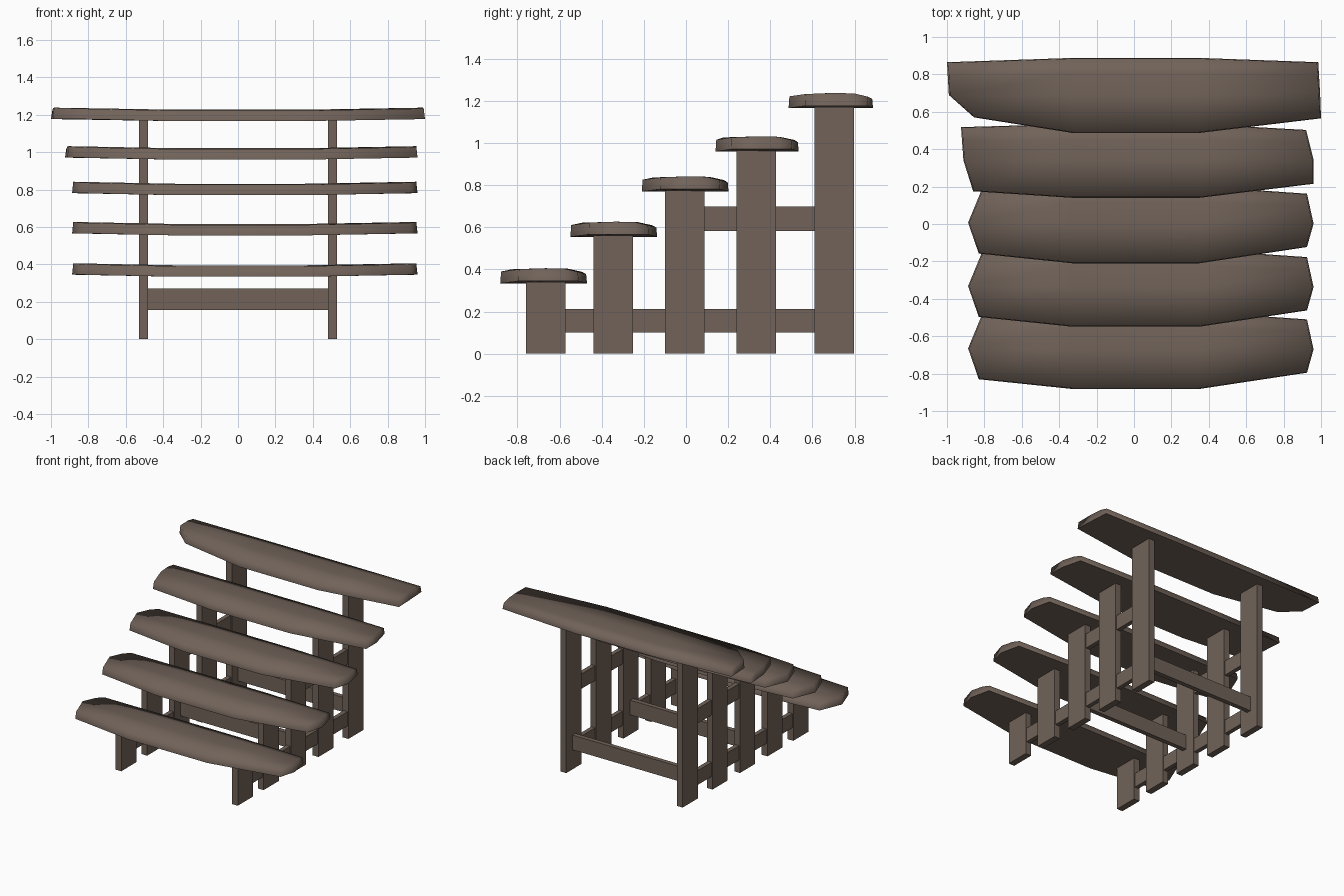
import bpy, bmesh

if "Cube" in bpy.data.objects:
    bpy.data.objects.remove(bpy.data.objects["Cube"])

wood = bpy.data.materials.new("weathered brown wood")
wood.diffuse_color = (0.165, 0.124, 0.100, 1)
wood.use_nodes = True
wood.node_tree.nodes["Principled BSDF"].inputs["Base Color"].default_value = wood.diffuse_color


def add_object(name, bm):
    bmesh.ops.recalc_face_normals(bm, faces=bm.faces)
    me = bpy.data.meshes.new(name)
    bm.to_mesh(me)
    bm.free()
    me.materials.append(wood)
    ob = bpy.data.objects.new(name, me)
    bpy.context.collection.objects.link(ob)
    return ob


def box(name, x0, x1, y0, y1, z0, z1):
    bm = bmesh.new()
    bmesh.ops.create_cube(bm, size=1)
    for v in bm.verts:
        v.co.x = x0 + (v.co.x + 0.5) * (x1 - x0)
        v.co.y = y0 + (v.co.y + 0.5) * (y1 - y0)
        v.co.z = z0 + (v.co.z + 0.5) * (z1 - z0)
    return add_object(name, bm)


def tread(name, y0, y1, z, left, right):
    """Plank: left/right are end points (x, y) at front, middle and back."""
    bm = bmesh.new()
    yc = (y0 + y1) / 2

    def rows(end):
        (fx, fy), (mx, my), (bx, by) = end
        t = 0.6  # extra row just ahead of the rounded back edge
        return [(fx, fy), (mx, my), (mx + (bx - mx) * t, my + (by - my) * t), (bx, by)]

    mid_y = [y0, yc, y1 - 0.08, y1]
    cols = [rows(left), [(-0.33, y) for y in mid_y],
            [(0.35, y) for y in mid_y], rows(right)]
    height = [0.056, 0.061, 0.059, 0.044]
    top, bot = [], []
    for i, col in enumerate(cols):
        lift = 0.011 if i in (0, 3) else 0
        top.append([bm.verts.new((x * 0.993, yc + (y - yc) * 0.98, z + h + lift))
                    for (x, y), h in zip(col, height)])
        bot.append([bm.verts.new((x, y, z + lift)) for x, y in col])
    under = []
    for i in range(3):
        for j in range(3):
            bm.faces.new((top[i][j], top[i + 1][j], top[i + 1][j + 1], top[i][j + 1]))
            under.append(bm.faces.new((bot[i][j], bot[i][j + 1], bot[i + 1][j + 1], bot[i + 1][j])))
    for i in range(3):
        for j in (0, 3):
            bm.faces.new((bot[i][j], bot[i + 1][j], top[i + 1][j], top[i][j]))
            k = 0 if j == 0 else 3
            bm.faces.new((bot[k][i], bot[k][i + 1], top[k][i + 1], top[k][i]))
    # soft top and rim, crisp flat underside
    for f in bm.faces:
        f.smooth = True
    for f in under:
        f.smooth = False
        for e in f.edges:
            e.smooth = False
    return add_object(name, bm)


# treads, bottom to top: the lower three share one shape
for n, (dy, z) in enumerate([(0, 0.334), (0.333, 0.555), (0.672, 0.77)]):
    tread(f"tread_{n + 1}", -0.882 + dy, -0.47 + dy, z,
          [(-0.83, -0.83 + dy), (-0.887, -0.665 + dy), (-0.815, -0.49 + dy)],
          [(0.925, -0.795 + dy), (0.96, -0.67 + dy), (0.925, -0.51 + dy)])
tread("tread_4", 0.14, 0.535, 0.96,
      [(-0.86, 0.175), (-0.912, 0.34), (-0.925, 0.518)],
      [(0.96, 0.215), (0.96, 0.345), (0.92, 0.503)])
tread("tread_5", 0.487, 0.888, 1.166,
      [(-0.855, 0.57), (-0.99, 0.69), (-1.0, 0.865)],
      [(1.0, 0.565), (0.995, 0.70), (0.985, 0.865)])

# posts and side rails, mirrored left and right
posts = [(-0.76, 0.345), (-0.44, 0.565), (-0.10, 0.78), (0.24, 0.97), (0.61, 1.176)]
for side, s in (("left", -1), ("right", 1)):
    for n, (y, h) in enumerate(posts):
        a, b = sorted((s * 0.48, s * 0.53))
        box(f"{side}_post_{n + 1}", a, b, y, y + 0.188, 0, h)
    a, b = sorted((s * 0.488, s * 0.522))
    box(f"{side}_lower_rail", a, b, -0.66, 0.70, 0.10, 0.212)
    box(f"{side}_upper_rail", a, b, 0.0, 0.70, 0.582, 0.698)

# cross bars joining the two sides
for name, y in (("middle_cross_bar", -0.01), ("back_cross_bar", 0.705)):
    box(name, -0.49, 0.49, y - 0.018, y + 0.018, 0.155, 0.27)
